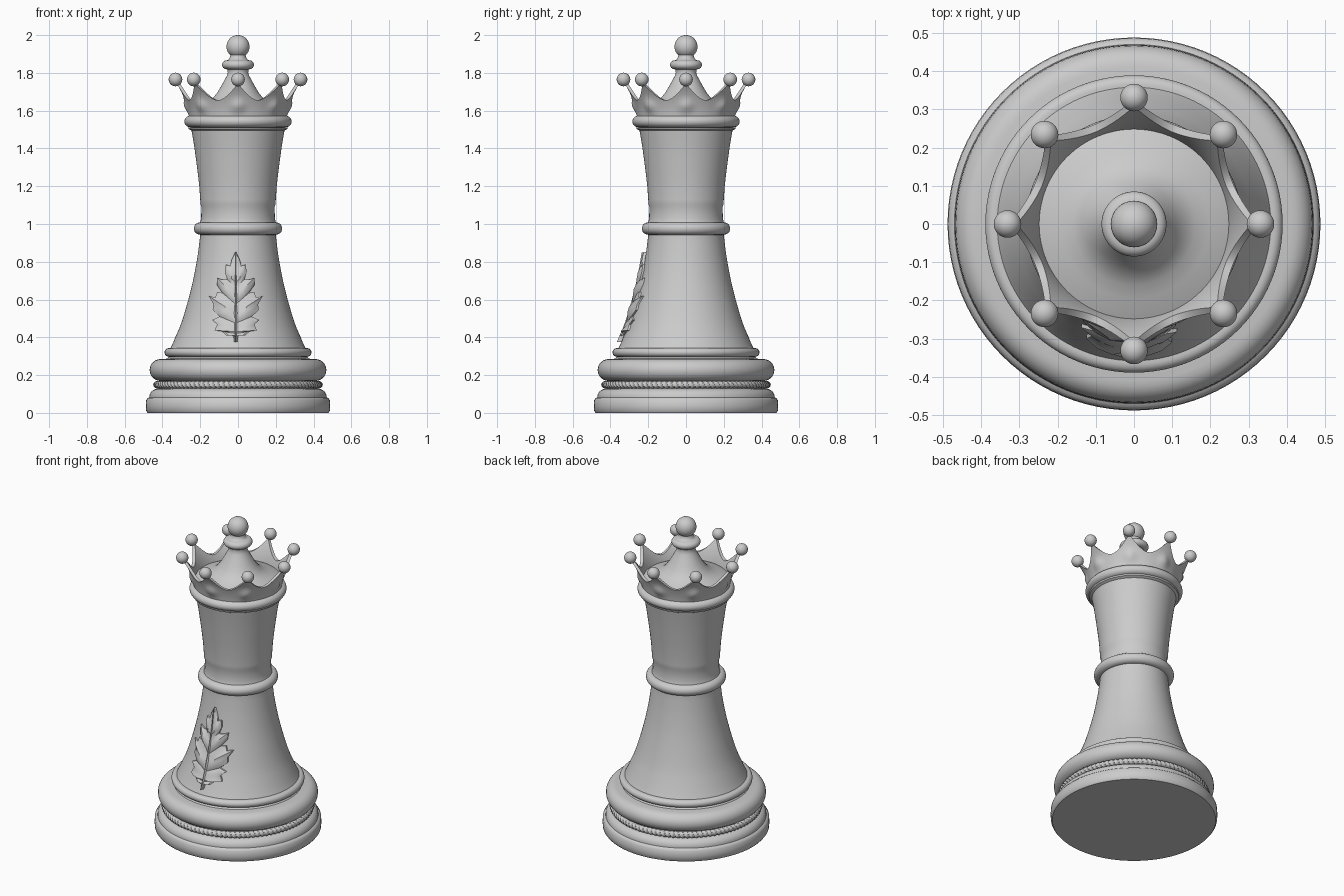
import bpy, math
from math import sin, cos, pi, sqrt, exp

if "Cube" in bpy.data.objects:
    bpy.data.objects.remove(bpy.data.objects["Cube"])

SEG = 96


def grid(name, rows, wrap=True):
    """Mesh from rows of points; rows run upward, columns run counter-clockwise."""
    n = len(rows[0])
    verts = [p for row in rows for p in row]
    faces = []
    for i in range(len(rows) - 1):
        for j in range(n if wrap else n - 1):
            k = (j + 1) % n
            faces.append((i * n + j, i * n + k, (i + 1) * n + k, (i + 1) * n + j))
    me = bpy.data.meshes.new(name)
    me.from_pydata(verts, [], faces)
    import bmesh
    bm = bmesh.new()
    bm.from_mesh(me)
    bmesh.ops.remove_doubles(bm, verts=bm.verts, dist=1e-5)
    bm.to_mesh(me)
    bm.free()
    ob = bpy.data.objects.new(name, me)
    bpy.context.collection.objects.link(ob)
    return ob


def polar(r, a, z):
    return (r * cos(a), r * sin(a), z)


def lathe(name, profile):
    return grid(name, [[polar(r, 2 * pi * j / SEG, z) for j in range(SEG)]
                       for r, z in profile])


def bead(r, z, w, h, a0=-90, a1=90, n=12):
    """Rounded moulding: elliptical arc in the profile."""
    return [(r + w * cos(t), z + h * sin(t)) for t in
            (math.radians(a0 + (a1 - a0) * i / n) for i in range(n + 1))]


def interp(profile, z):
    for (r0, z0), (r1, z1) in zip(profile, profile[1:]):
        if z0 <= z <= z1:
            return r0 + (r1 - r0) * (z - z0) / (z1 - z0)
    return profile[-1][0]


# Stepped foot: slab, rope groove, big torus and upper ring
lathe("base", [(0, 0), (.478, 0), (.486, .01), (.488, .035), (.486, .068), (.478, .078), (.47, .082)]
      + bead(.425, .082, .045, .046, 0, 90, 8)
      + [(.42, .13), (.42, .168)]
      + bead(.41, .227, .058, .058)
      + [(.375, .287), (.365, .297)]
      + bead(.365, .320, .024, .023) + [(.355, .343)])

# Twisted rope around the foot
NR = 600
rope = []
for i in range(13):
    phi = -pi + 2 * pi * i / 12
    row = []
    for j in range(NR):
        a = 2 * pi * j / NR
        s = .021 * (1 - .3 * abs(cos((100 * a + 3 * phi) / 2)) ** 3)
        row.append(polar(.428 + s * cos(phi), a, .149 + s * sin(phi)))
    rope.append(row)
grid("rope_band", rope)

# Flared lower body, waist ring, upper body, collar
skirt = [(.358, .343), (.342, .375), (.33, .405), (.31, .45), (.292, .50), (.277, .55),
         (.263, .60), (.25, .65), (.238, .70), (.228, .75), (.219, .80), (.211, .85),
         (.205, .90), (.2, .94)]
lathe("body", skirt + bead(.2, .976, .034, .033)
      + [(.199, 1.012), (.195, 1.03), (.194, 1.09), (.199, 1.105), (.2, 1.13), (.205, 1.2),
         (.213, 1.27), (.222, 1.34), (.233, 1.42), (.246, 1.495), (.262, 1.503), (.264, 1.512)]
      + bead(.25, 1.543, .034, .031) + [(.245, 1.575)])


# Crown wall with eight flared points and a raised boss under each
def crown_top(d):
    return 1.655 + .09 * (1 - d / (pi / 8)) ** 1.8


def crown_r(z, d):
    t = max(0, (z - 1.565) / .18)
    boss = .016 * exp(-((z - 1.625) / .032) ** 2 - (d / .13) ** 2)
    return .258 + .024 * t + .045 * t ** 2.2 + boss


NC = 160
crown = []
steps = [(i / 12, 0) for i in range(13)] + [(1 - i / 8, 1) for i in range(9)]
for s, inner in steps:
    row = []
    for j in range(NC):
        a = 2 * pi * j / NC
        d = abs((a + pi / 8) % (pi / 4) - pi / 8)
        low = 1.61 if inner else 1.565
        z = low + s * (crown_top(d) - low)
        r = crown_r(z, d if not inner else 9) - (.019 if inner else 0)
        row.append(polar(r, a, z))
    crown.append(row)
grid("crown_wall", crown)

# Domed crown floor rising into the finial
lathe("crown_dome", [(.252, 1.612), (.23, 1.622), (.195, 1.635), (.16, 1.648), (.132, 1.668),
                     (.11, 1.695), (.09, 1.728), (.074, 1.758), (.06, 1.783), (.054, 1.80), (.056, 1.815)]
      + bead(.058, 1.843, .027, .024)
      + [(.048, 1.872), (.042, 1.885), (.04, 1.90)])


def ball(name, r, loc):
    bpy.ops.mesh.primitive_uv_sphere_add(segments=32, ring_count=20, radius=r, location=loc)
    bpy.context.object.name = name


ball("finial_ball", .061, (0, 0, 1.939))
for i in range(8):
    ball("crown_ball_%d" % (i + 1), .036, polar(.331, i * pi / 4, 1.765))

# Serrated leaf relief on the front: (half width, edge height, midrib height, lobe relief)
leaf = [(.008, .375, .375, .012), (.014, .425, .40, .012), (.05, .41, .41, .022),
        (.075, .432, .42, .014), (.112, .437, .43, .03), (.098, .468, .445, .02),
        (.125, .492, .46, .024), (.085, .51, .475, .008), (.122, .545, .49, .024),
        (.118, .575, .505, .03), (.142, .618, .525, .032), (.108, .612, .545, .02),
        (.098, .64, .56, .014), (.07, .635, .575, .008), (.098, .675, .595, .026),
        (.1, .715, .62, .03), (.07, .705, .645, .018), (.045, .705, .665, .008),
        (.058, .745, .69, .026), (.052, .785, .715, .026), (.03, .778, .745, .014),
        (.02, .815, .79, .018), (.002, .852, .85, .012)]
rows = []
for w, ze, zc, h in leaf:
    row = []
    for f, off in ((-1, -.01), (-1, .01), (-.75, .6 * h + .006), (-.4, h), (-.06, .016), (0, .024),
                   (.06, .016), (.4, h), (.75, .6 * h + .006), (1, .01), (1, -.01)):
        x, z = f * w, zc + (ze - zc) * abs(f)
        row.append((x - .012, -(sqrt(interp(skirt, z) ** 2 - (x - .012) ** 2) + off), z))
    rows.append(row)
grid("leaf_relief", rows, wrap=False)

# Smooth shading with crisp creases
bpy.ops.object.select_all(action='SELECT')
bpy.context.view_layer.objects.active = bpy.data.objects["body"]
bpy.ops.object.shade_smooth_by_angle(angle=math.radians(40))
